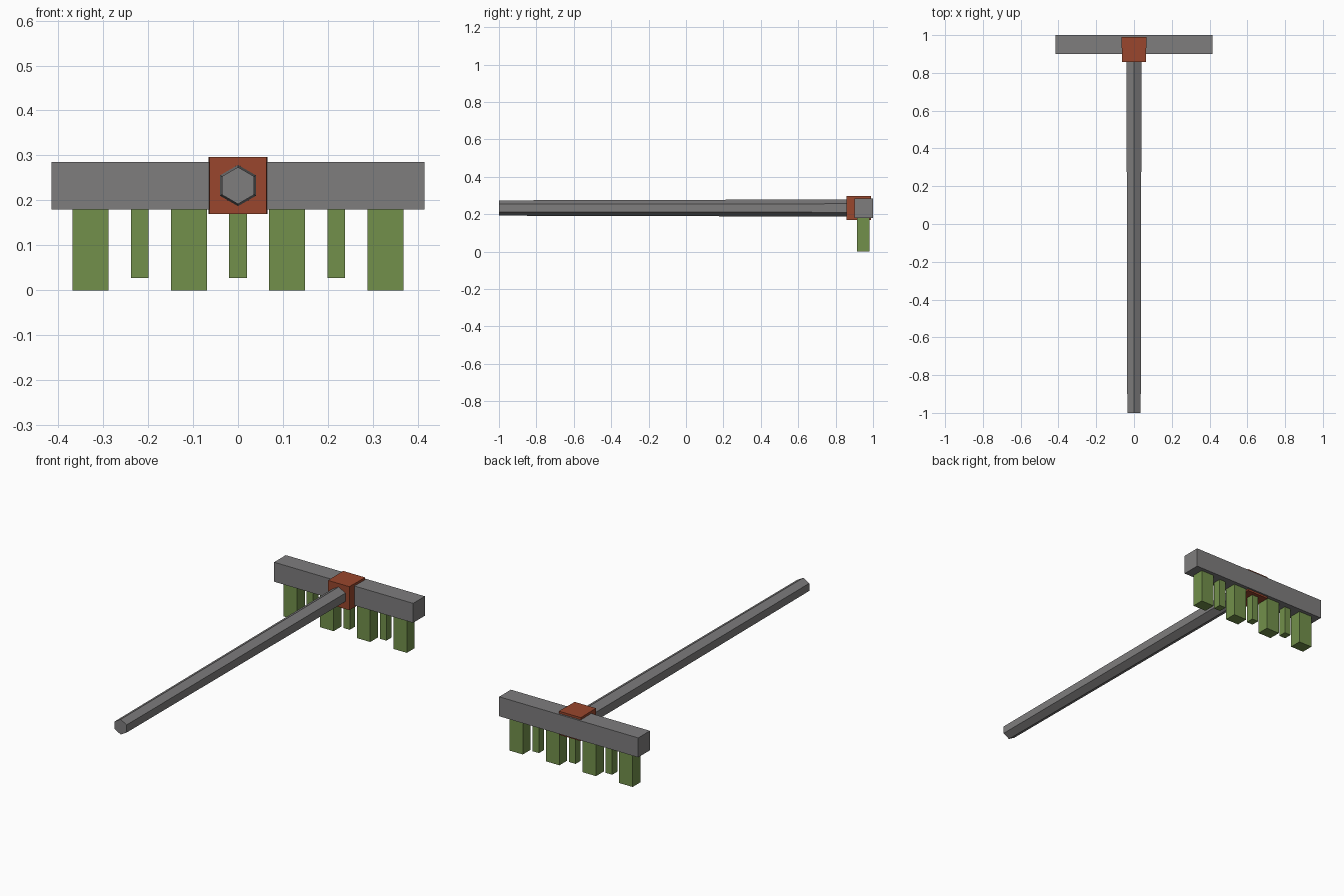
import bpy, bmesh, math
from mathutils import Matrix, Vector

cube = bpy.data.objects.get("Cube")
if cube:
    bpy.data.objects.remove(cube, do_unlink=True)


def material(name, rgb):
    m = bpy.data.materials.new(name)
    m.use_nodes = True
    color = (*rgb, 1.0)
    m.diffuse_color = color
    m.node_tree.nodes["Principled BSDF"].inputs["Base Color"].default_value = color
    return m


grey = material("grey", (0.21, 0.205, 0.207))
rust = material("rust_red", (0.32, 0.062, 0.026))
green = material("green", (0.17, 0.28, 0.07))


def finish(name, bm, mat):
    mesh = bpy.data.meshes.new(name)
    bm.to_mesh(mesh)
    bm.free()
    mesh.materials.append(mat)
    obj = bpy.data.objects.new(name, mesh)
    bpy.context.collection.objects.link(obj)
    return obj


def box(name, low, high, mat, front_scale=1.0):
    """Box between two corners, optionally narrowed across x at the front."""
    low, high = Vector(low), Vector(high)
    bm = bmesh.new()
    bmesh.ops.create_cube(bm, size=1)
    bmesh.ops.scale(bm, vec=high - low, verts=bm.verts)
    for v in bm.verts:
        if v.co.y < 0:
            v.co.x *= front_scale
    bmesh.ops.translate(bm, vec=(low + high) / 2, verts=bm.verts)
    return finish(name, bm, mat)


# Six-sided handle, slightly thicker toward the head
front, back = -1.0, 0.92
bm = bmesh.new()
place = Matrix.Translation((0, (front + back) / 2, 0.233)) @ Matrix.Rotation(-math.pi / 2, 4, "X")
bmesh.ops.create_cone(bm, cap_ends=True, segments=6, radius1=0.041,
                      radius2=0.046, depth=back - front, matrix=place)
finish("handle", bm, grey)

# Crossbar and the collar that joins it to the handle
box("crossbar", (-0.415, 0.9, 0.18), (0.415, 1.0, 0.285), grey)
box("collar", (-0.066, 0.858, 0.17), (0.066, 0.99, 0.297), rust, front_scale=0.96)

# Alternating wide and narrow teeth
for i in range(-3, 4):
    wide = i % 2 != 0
    x, y = i * 0.1092, 0.947
    hx, hy, bottom = (0.04, 0.033, 0) if wide else (0.0195, 0.022, 0.027)
    box("wide_tooth" if wide else "narrow_tooth",
        (x - hx, y - hy, bottom), (x + hx, y + hy, 0.19), green)
